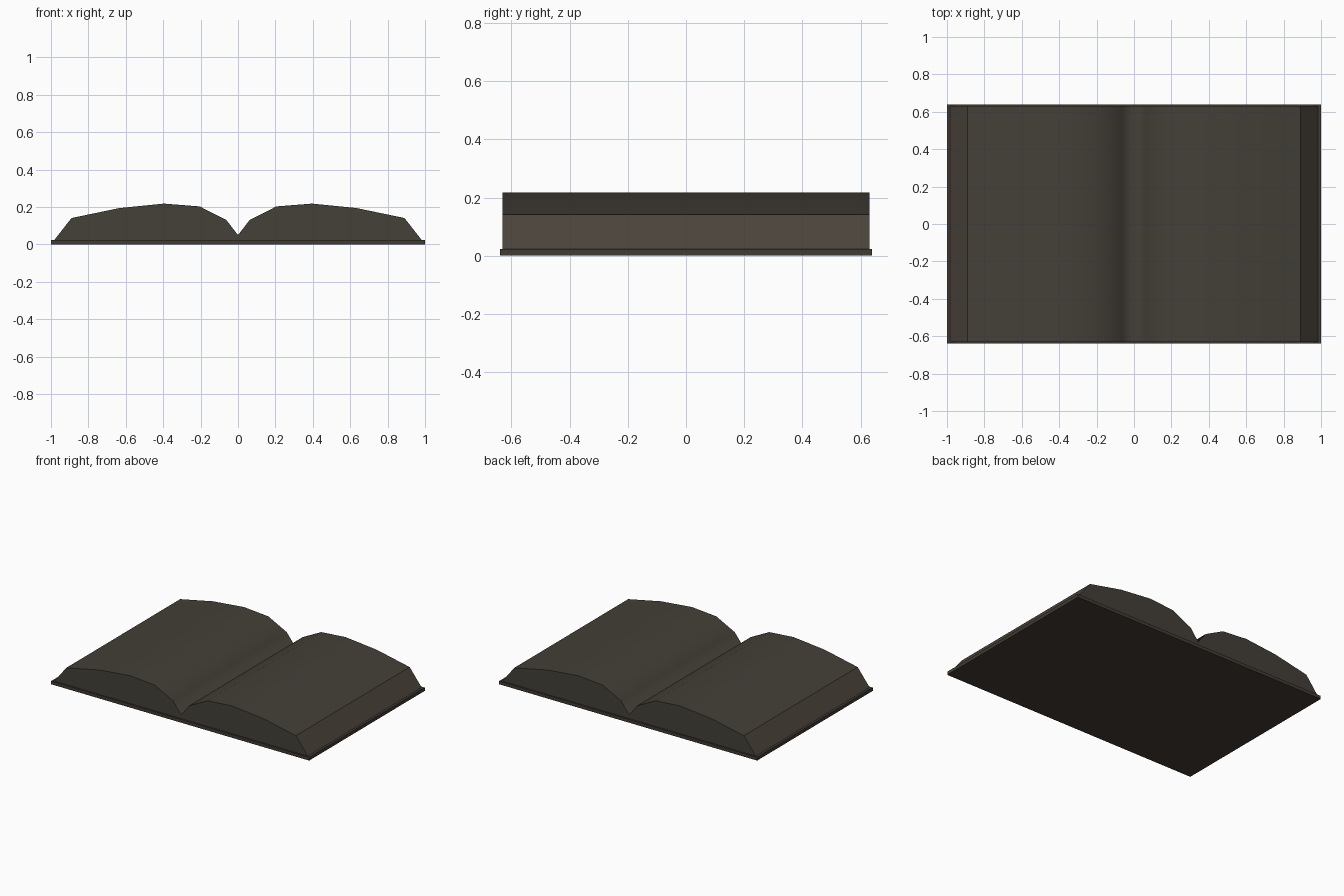
import bpy, bmesh

if "Cube" in bpy.data.objects:
    bpy.data.objects.remove(bpy.data.objects["Cube"])


def material(name, rgb):
    m = bpy.data.materials.new(name)
    m.diffuse_color = (*rgb, 1.0)
    m.use_nodes = True
    m.node_tree.nodes["Principled BSDF"].inputs["Base Color"].default_value = m.diffuse_color
    return m


page_mat = material("dark page grey", (0.058, 0.051, 0.040))
edge_mat = material("brown page edge", (0.072, 0.058, 0.045))
cover_mat = material("dark brown cover", (0.054, 0.043, 0.034))


def finish(name, bm, mats):
    bmesh.ops.recalc_face_normals(bm, faces=bm.faces)
    me = bpy.data.meshes.new(name)
    bm.to_mesh(me)
    bm.free()
    for m in mats:
        me.materials.append(m)
    ob = bpy.data.objects.new(name, me)
    bpy.context.collection.objects.link(ob)
    return ob


# Cover: thin flat board
bm = bmesh.new()
bmesh.ops.create_cube(bm, size=1)
for v in bm.verts:
    v.co.x *= 2.0
    v.co.y *= 1.28
    v.co.z = 0.0 if v.co.z < 0 else 0.023
finish("cover", bm, [cover_mat])

# Open pages: mirrored half profile, extruded along y
half = [(0.985, 0.02), (0.89, 0.141), (0.635, 0.194), (0.395, 0.218),
        (0.205, 0.203), (0.062, 0.13)]
profile = [(-x, z) for x, z in half] + [(0.0, 0.05)] + half[::-1]
bm = bmesh.new()
front = bm.faces.new([bm.verts.new((x, -0.63, z)) for x, z in profile])
ext = bmesh.ops.extrude_face_region(bm, geom=[front], use_keep_orig=True)
for v in ext["geom"]:
    if isinstance(v, bmesh.types.BMVert):
        v.co.y = 0.63
bmesh.ops.recalc_face_normals(bm, faces=bm.faces)

# Page surface is smooth; fore edges and page ends stay flat
for f in bm.faces:
    c = f.calc_center_median()
    fore_edge = abs(c.x) > 0.9
    f.material_index = 1 if fore_edge else 0
    f.smooth = len(f.verts) == 4 and c.z > 0.03 and not fore_edge
for e in bm.edges:
    e.smooth = all(f.smooth for f in e.link_faces)
finish("open_pages", bm, [page_mat, edge_mat])
